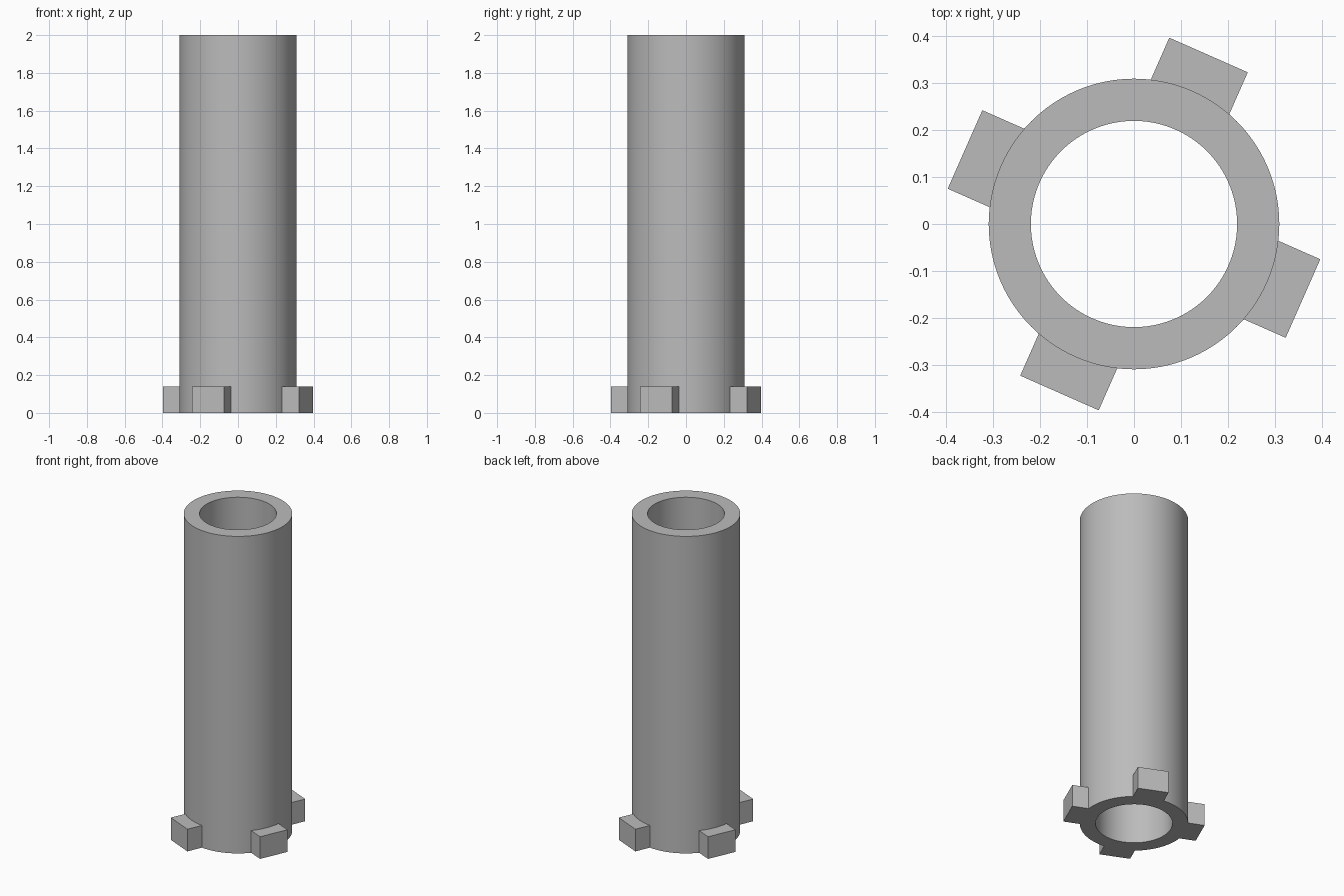
import bpy, bmesh, math
from mathutils import Matrix, Vector

cube = bpy.data.objects.get("Cube")
if cube:
    bpy.data.objects.remove(cube, do_unlink=True)

OUTER, INNER, HEIGHT = 0.31, 0.22, 2.0
TAB_REACH, TAB_HALF, TAB_HEIGHT = 0.394, 0.0915, 0.14
SEGMENTS = 96

grey = bpy.data.materials.new("plain grey")
grey.use_nodes = True
colour = (0.5, 0.5, 0.5, 1)
grey.diffuse_color = colour
grey.node_tree.nodes["Principled BSDF"].inputs["Base Color"].default_value = colour


def add_object(name, bm):
    bmesh.ops.recalc_face_normals(bm, faces=bm.faces)
    mesh = bpy.data.meshes.new(name)
    bm.to_mesh(mesh)
    bm.free()
    mesh.materials.append(grey)
    obj = bpy.data.objects.new(name, mesh)
    bpy.context.collection.objects.link(obj)
    return obj


# Hollow tube: a rectangular wall section spun about the z axis
bm = bmesh.new()
section = [(INNER, 0), (OUTER, 0), (OUTER, HEIGHT), (INNER, HEIGHT)]
verts = [bm.verts.new((r, 0, z)) for r, z in section]
edges = [bm.edges.new((verts[i], verts[(i + 1) % 4])) for i in range(4)]
bmesh.ops.spin(bm, geom=verts + edges, cent=(0, 0, 0), axis=(0, 0, 1),
               angle=math.tau, steps=SEGMENTS, use_merge=True)
bmesh.ops.remove_doubles(bm, verts=bm.verts, dist=0.0001)
tube = add_object("tube", bm)
bpy.ops.object.select_all(action="DESELECT")
tube.select_set(True)
bpy.context.view_layer.objects.active = tube
bpy.ops.object.shade_smooth_by_angle(angle=math.radians(30))

# Four locking tabs: square outer end, inner end curved to seat on the tube
seat = OUTER - 0.001
spread = math.asin(TAB_HALF / seat)
outline = [(TAB_REACH, -TAB_HALF), (TAB_REACH, TAB_HALF)]
for i in range(9):
    a = spread * (1 - i / 4)
    outline.append((seat * math.cos(a), seat * math.sin(a)))

for k in range(4):
    bm = bmesh.new()
    base = bm.faces.new([bm.verts.new((x, y, 0)) for x, y in outline])
    top = bmesh.ops.extrude_face_region(bm, geom=[base], use_keep_orig=True)
    moved = [v for v in top["geom"] if isinstance(v, bmesh.types.BMVert)]
    bmesh.ops.translate(bm, verts=moved, vec=Vector((0, 0, TAB_HEIGHT)))
    turn = Matrix.Rotation(math.radians(66.2 + 90 * k), 4, "Z")
    bmesh.ops.transform(bm, matrix=turn, verts=bm.verts)
    add_object(f"locking_tab_{k + 1}", bm)
